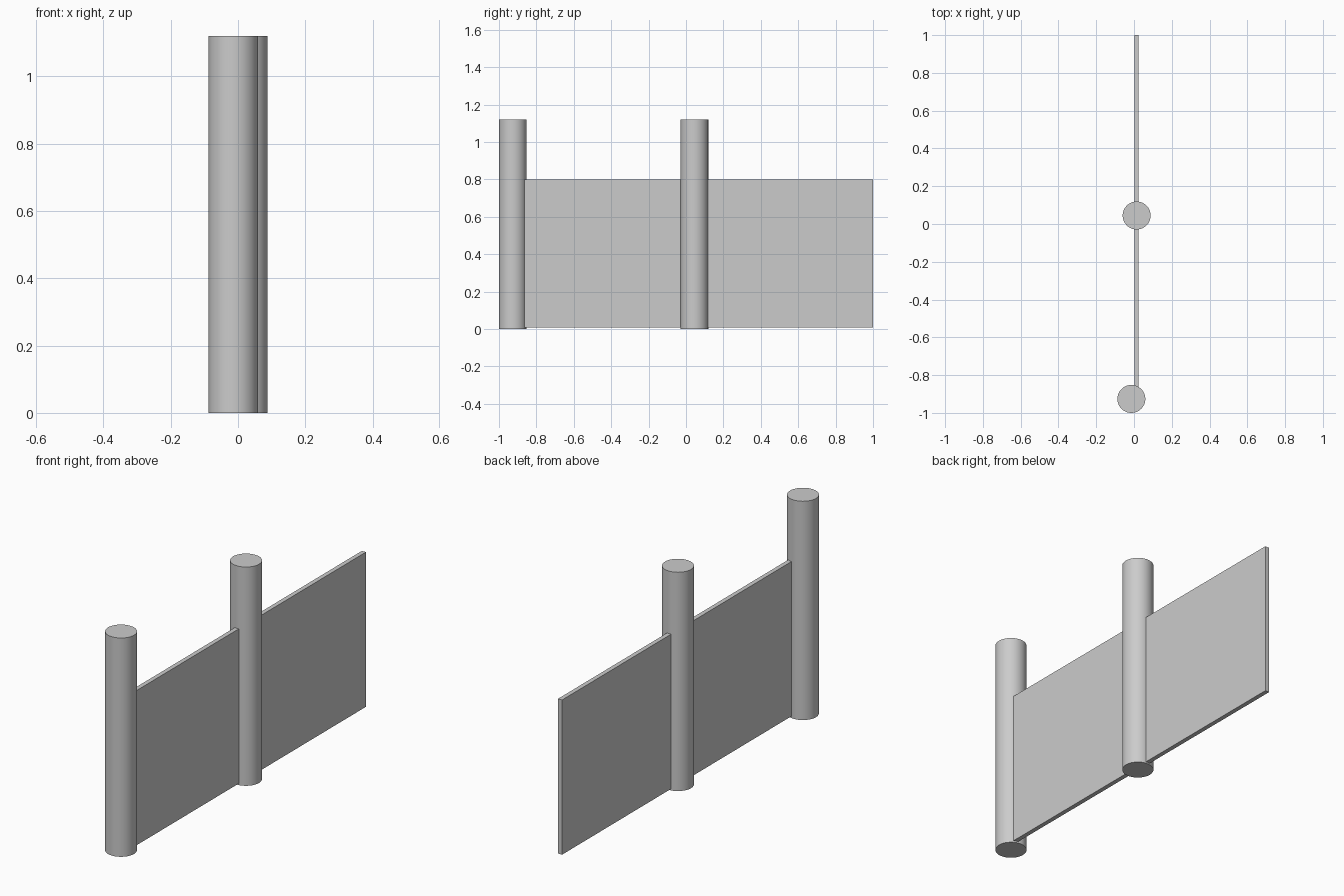
import bpy
import math

cube = bpy.data.objects.get("Cube")
if cube:
    bpy.data.objects.remove(cube, do_unlink=True)

GREY = (0.6, 0.6, 0.6, 1.0)
grey = bpy.data.materials.new("plain grey")
grey.use_nodes = True
grey.diffuse_color = GREY
grey.node_tree.nodes["Principled BSDF"].inputs["Base Color"].default_value = GREY

POST_RADIUS, POST_HEIGHT = 0.074, 1.12
FRONT_POST = (-0.014, -0.926)
MIDDLE_POST = (0.014, 0.045)
PANEL_X, PANEL_THICKNESS = 0.013, 0.023
PANEL_BOTTOM, PANEL_TOP = 0.008, 0.8


def add_post(name, centre):
    bpy.ops.mesh.primitive_cylinder_add(
        vertices=64, radius=POST_RADIUS, depth=POST_HEIGHT,
        location=(*centre, POST_HEIGHT / 2))
    post = bpy.context.object
    post.name = name
    post.data.materials.append(grey)
    bpy.ops.object.shade_smooth_by_angle(angle=math.radians(30))


def add_panel(name, y_start, y_end):
    bpy.ops.mesh.primitive_cube_add(
        size=1, location=(PANEL_X, (y_start + y_end) / 2, (PANEL_BOTTOM + PANEL_TOP) / 2))
    panel = bpy.context.object
    panel.name = name
    panel.scale = (PANEL_THICKNESS, y_end - y_start, PANEL_TOP - PANEL_BOTTOM)
    bpy.ops.object.transform_apply(location=False, rotation=False, scale=True)
    panel.data.materials.append(grey)


# Round upright posts
add_post("front_post", FRONT_POST)
add_post("middle_post", MIDDLE_POST)

# Thin fence panels, with their ends set into the posts
add_panel("front_panel", FRONT_POST[1] + 0.05, MIDDLE_POST[1] - 0.05)
add_panel("back_panel", MIDDLE_POST[1] + 0.05, 1.0)
